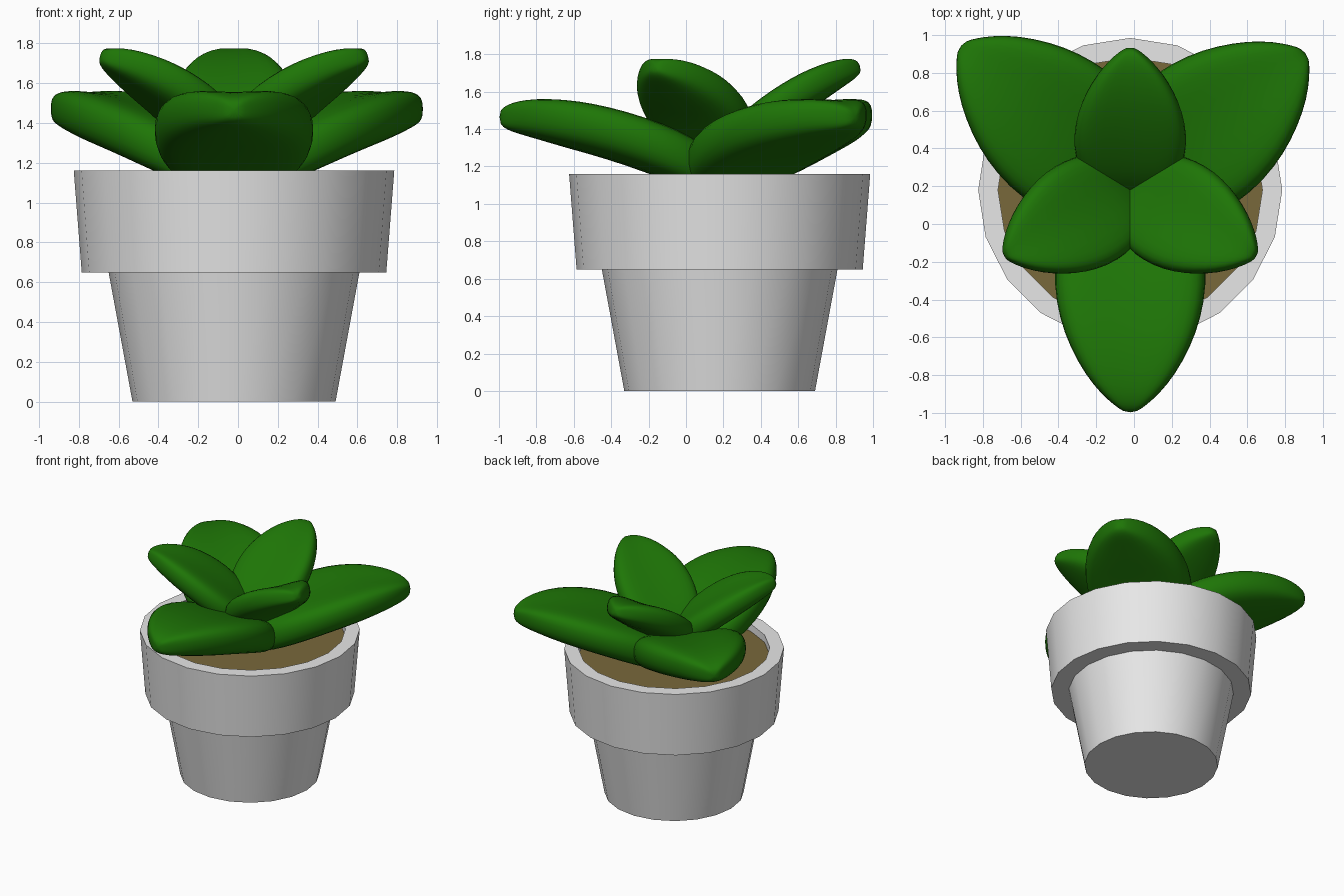
import bpy
import math
from mathutils import Matrix, Vector

cube = bpy.data.objects.get("Cube")
if cube:
    bpy.data.objects.remove(cube, do_unlink=True)

CENTRE = Vector((-0.02, 0.18, 0))
SIDES = 20


def material(name, color):
    m = bpy.data.materials.new(name)
    m.use_nodes = True
    m.diffuse_color = (*color, 1)
    m.node_tree.nodes["Principled BSDF"].inputs["Base Color"].default_value = (*color, 1)
    return m


grey = material("pale grey clay", (0.8, 0.8, 0.8))
brown = material("brown soil", (0.19, 0.138, 0.043))
green = material("leaf green", (0.013, 0.18, 0.002))


def rings_to_object(name, rings, mat, matrix, levels=0):
    """Skin a list of equal-length rings and cap both ends."""
    n = len(rings[0])
    verts = [p for ring in rings for p in ring]
    faces = [(r * n + i, r * n + (i + 1) % n, (r + 1) * n + (i + 1) % n, (r + 1) * n + i)
             for r in range(len(rings) - 1) for i in range(n)]
    faces.append(tuple(reversed(range(n))))
    faces.append(tuple(range(len(verts) - n, len(verts))))
    mesh = bpy.data.meshes.new(name)
    mesh.from_pydata(verts, [], faces)
    mesh.materials.append(mat)
    obj = bpy.data.objects.new(name, mesh)
    obj.matrix_world = matrix
    bpy.context.collection.objects.link(obj)
    bpy.ops.object.select_all(action="DESELECT")
    obj.select_set(True)
    bpy.context.view_layer.objects.active = obj
    if levels:
        bpy.ops.object.shade_smooth()
        obj.modifiers.new("Smooth", "SUBSURF").levels = levels
        obj.modifiers["Smooth"].render_levels = levels
    else:
        bpy.ops.object.shade_smooth_by_angle(angle=math.radians(30))


def lathe(name, profile, mat):
    rings = [[(r * math.cos(math.tau * i / SIDES), r * math.sin(math.tau * i / SIDES), z)
              for i in range(SIDES)] for r, z in profile]
    rings_to_object(name, rings, mat, Matrix.Translation(CENTRE))


# Pot: tapered body, overhanging rim and recessed inside
lathe("pot", [(0.51, 0), (0.63, 0.65), (0.765, 0.65), (0.805, 1.16),
              (0.7, 1.16), (0.7, 1.04)], grey)
lathe("soil", [(0.705, 1.03), (0.705, 1.1)], brown)

# Leaf stations: distance from root, half width, middle height, half thickness
LEAF = [(-0.04, 0.16, 0.0, 0.07), (0.05, 0.27, 0.025, 0.115), (0.15, 0.345, 0.07, 0.137),
        (0.3, 0.4, 0.13, 0.142), (0.5, 0.412, 0.2, 0.138), (0.68, 0.38, 0.25, 0.132),
        (0.83, 0.325, 0.283, 0.124), (0.98, 0.24, 0.31, 0.105), (1.08, 0.155, 0.32, 0.086),
        (1.14, 0.085, 0.322, 0.066), (1.178, 0.03, 0.322, 0.036)]


def boxy(v):
    return math.copysign(abs(v) ** 0.66, v)


def leaf(name, heading, scale, lift, height):
    """Fleshy leaf, cupped on top, pointing along its heading and tilted up by lift."""
    rings = []
    for a, w, mid, half in LEAF:
        ring = []
        for i in range(16):
            t = math.tau * i / 16
            across, up = boxy(math.cos(t)), boxy(math.sin(t))
            cup = 0.17 * w * abs(across) ** 1.5 * (0.6 + 0.4 * up)
            ring.append((a, across * w, mid + half * up + cup))
        rings.append(ring)
    matrix = (Matrix.Translation(CENTRE + Vector((0, 0, height)))
              @ Matrix.Rotation(math.radians(heading), 4, "Z")
              @ Matrix.Rotation(math.radians(-lift), 4, "Y")
              @ Matrix.Scale(scale, 4))
    rings_to_object(name, rings, green, matrix, levels=1)


# Large lower leaves, then the smaller steeper upper leaves
for name, heading in (("front", -90), ("left", 38), ("right", 139.5)):
    leaf("lower_leaf_" + name, heading, 1, 0, 1.14)
for name, heading in (("back", 90), ("left", -27.5), ("right", 207.5)):
    leaf("upper_leaf_" + name, heading, 0.74, 18.5, 1.235)
